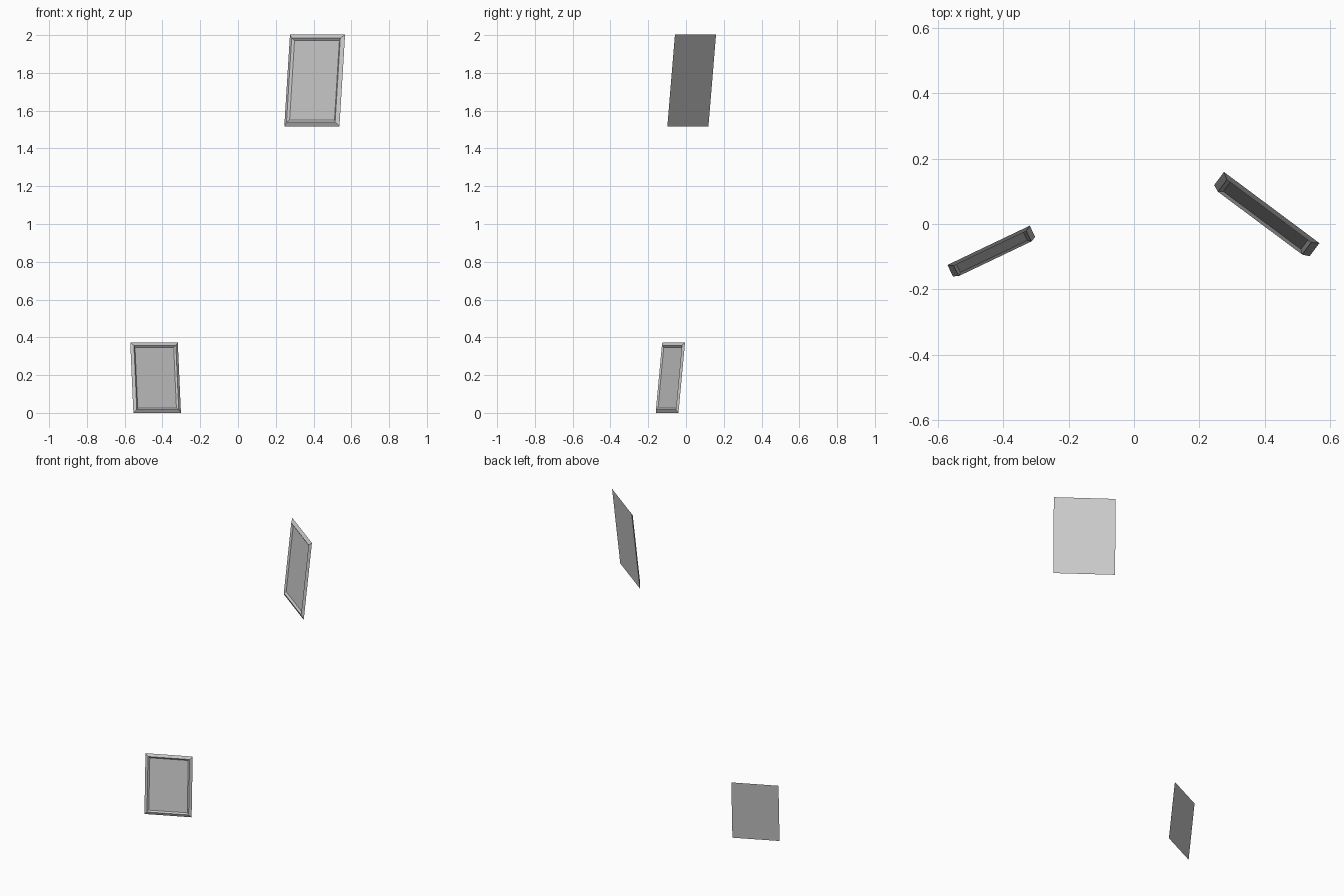
import bpy, bmesh
from math import radians
from mathutils import Matrix

if "Cube" in bpy.data.objects:
    bpy.data.objects.remove(bpy.data.objects["Cube"])

# Moulding cross-section (inset from outer edge, height towards the viewer), unit scale = small frame
PROFILE = [(0.026, 0.0), (0.0, 0.0), (0.0165, 0.0088), (0.026, 0.0015)]
W, H = 0.279, 0.375


def make_object(name, bm, mat):
    bmesh.ops.recalc_face_normals(bm, faces=bm.faces)
    bm.transform(mat)
    me = bpy.data.meshes.new(name)
    bm.to_mesh(me)
    bm.free()
    ob = bpy.data.objects.new(name, me)
    bpy.context.collection.objects.link(ob)
    return ob


def picture(name, location, turn, lean, scale):
    mat = (Matrix.Translation(location) @ Matrix.Rotation(radians(turn), 4, 'Z')
           @ Matrix.Rotation(radians(-lean), 4, 'X') @ Matrix.Scale(scale, 4))

    # mitred moulding: profile swept round the rectangle
    bm = bmesh.new()
    rings = []
    for inset, depth in PROFILE:
        x = W / 2 - inset
        rings.append([bm.verts.new(p) for p in (
            (-x, -depth, inset), (x, -depth, inset),
            (x, -depth, H - inset), (-x, -depth, H - inset))])
    for r in range(len(rings)):
        a, b = rings[r], rings[(r + 1) % len(rings)]
        for i in range(4):
            j = (i + 1) % 4
            bm.faces.new((a[i], a[j], b[j], b[i]))
    make_object(name + "_frame", bm, mat)

    # flat picture panel filling the opening
    bm = bmesh.new()
    bmesh.ops.create_cube(bm, size=1)
    inset = PROFILE[0][0]
    bm.transform(Matrix.Translation((0, -0.00075, H / 2))
                 @ Matrix.Diagonal((W - 2 * inset, 0.0015, H - 2 * inset, 1)))
    make_object(name + "_panel", bm, mat)


# small low picture and large high picture, both leaning back
picture("small_picture", (-0.428, -0.100, 0.0), 25.5, 5.9, 1.0)
picture("large_picture", (0.391, 0.010, 1.517), -36.7, 5.9, 1.305)
